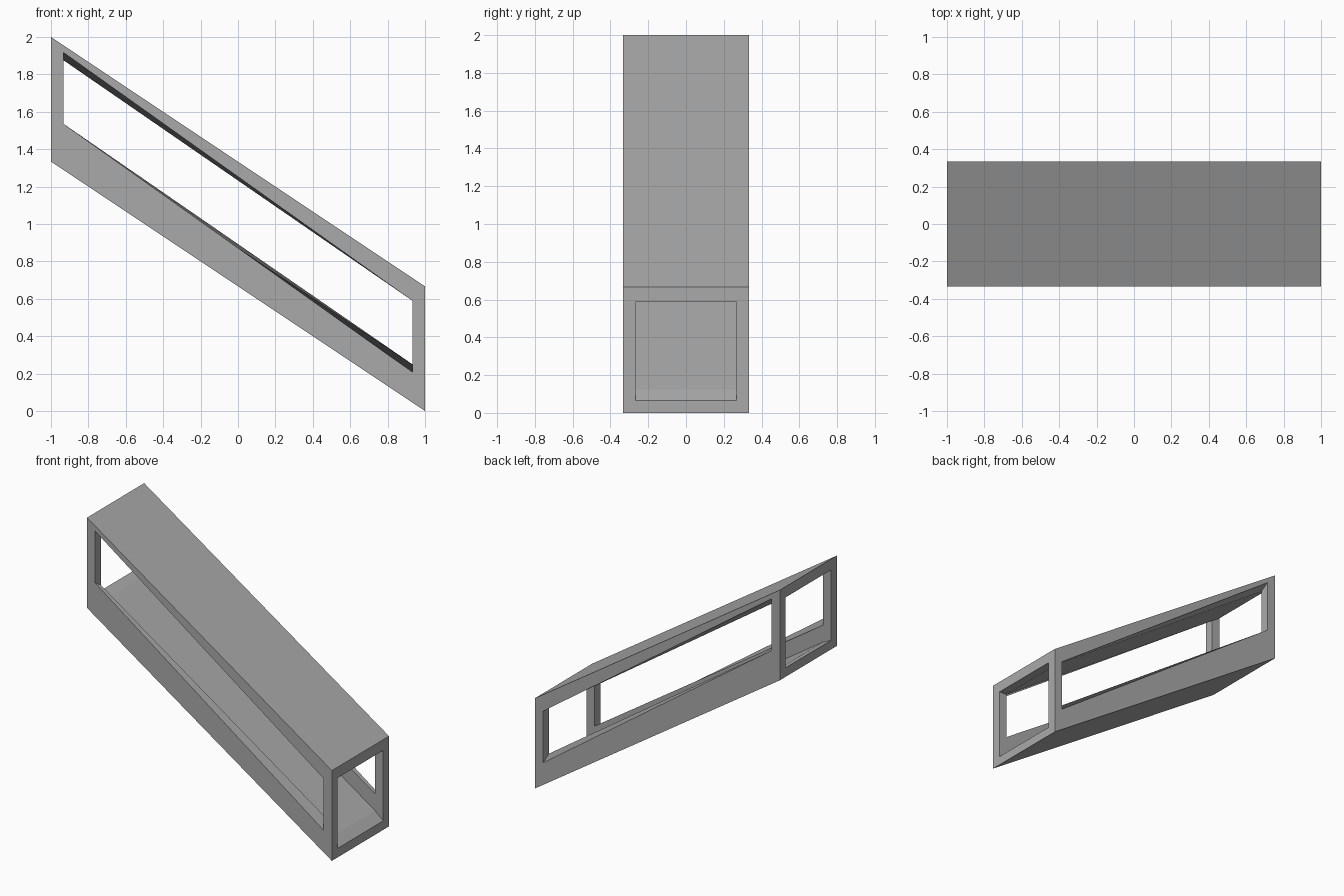
import bpy
import bmesh

cube = bpy.data.objects.get("Cube")
if cube:
    bpy.data.objects.remove(cube, do_unlink=True)

grey = bpy.data.materials.new("plain grey")
grey.use_nodes = True
colour = (0.4, 0.4, 0.4, 1)
grey.diffuse_color = colour
grey.node_tree.nodes["Principled BSDF"].inputs["Base Color"].default_value = colour

HALF, WALL = 1 / 3, 1 / 15
INNER = HALF - WALL
END = 1 - WALL
STATIONS = (-1, -END, END, 1)


# Sloping reference heights along the tunnel
def top(x):
    return 4 / 3 - x * 2 / 3


def bottom(x):
    return top(x) - 2 / 3


def window_top(x):
    return top(x) - 0.08 - 0.045 * x


def sill_outer(x):
    return bottom(x) + 0.205 - 0.045 * x


def sill_inner(x):
    return bottom(x) + 0.205


def ceiling(x):
    return top(x) - (0.12 if x == END else 0.08)


def floor(x):
    return bottom(x) + (WALL if abs(x) == 1 else 0.08)


def loft(name, section, stations):
    """Skin a (y, z) section through the given x stations and cap the ends."""
    bm = bmesh.new()
    rings = [[bm.verts.new((x, y, z)) for y, z in section(x)] for x in stations]
    for a, b in zip(rings, rings[1:]):
        for i in range(len(a)):
            j = (i + 1) % len(a)
            bm.faces.new((a[i], a[j], b[j], b[i]))
    bm.faces.new(rings[0])
    bm.faces.new(rings[-1])
    bmesh.ops.recalc_face_normals(bm, faces=bm.faces)
    mesh = bpy.data.meshes.new(name)
    bm.to_mesh(mesh)
    bm.free()
    mesh.materials.append(grey)
    obj = bpy.data.objects.new(name, mesh)
    bpy.context.collection.objects.link(obj)
    return obj


def mirrored(half):
    return half + [(-y, z) for y, z in reversed(half)]


# Roof slab with chamfered window edges
loft("roof", lambda x: mirrored(
    [(HALF, top(x)), (HALF, window_top(x)), (INNER, ceiling(x))]), STATIONS)

# Floor trough with low side walls
loft("floor_and_sills", lambda x: mirrored(
    [(HALF, bottom(x)), (HALF, sill_outer(x)),
     (INNER, sill_inner(x)), (INNER, floor(x))]), STATIONS)

# Corner posts at both open ends
for end, span in (("right", STATIONS[:2]), ("left", STATIONS[2:])):
    for side, s in (("front", -1), ("back", 1)):
        loft(f"{side}_{end}_post", lambda x: [
            (s * HALF, sill_outer(x)), (s * HALF, window_top(x)),
            (s * INNER, ceiling(x)), (s * INNER, sill_inner(x))], span)
